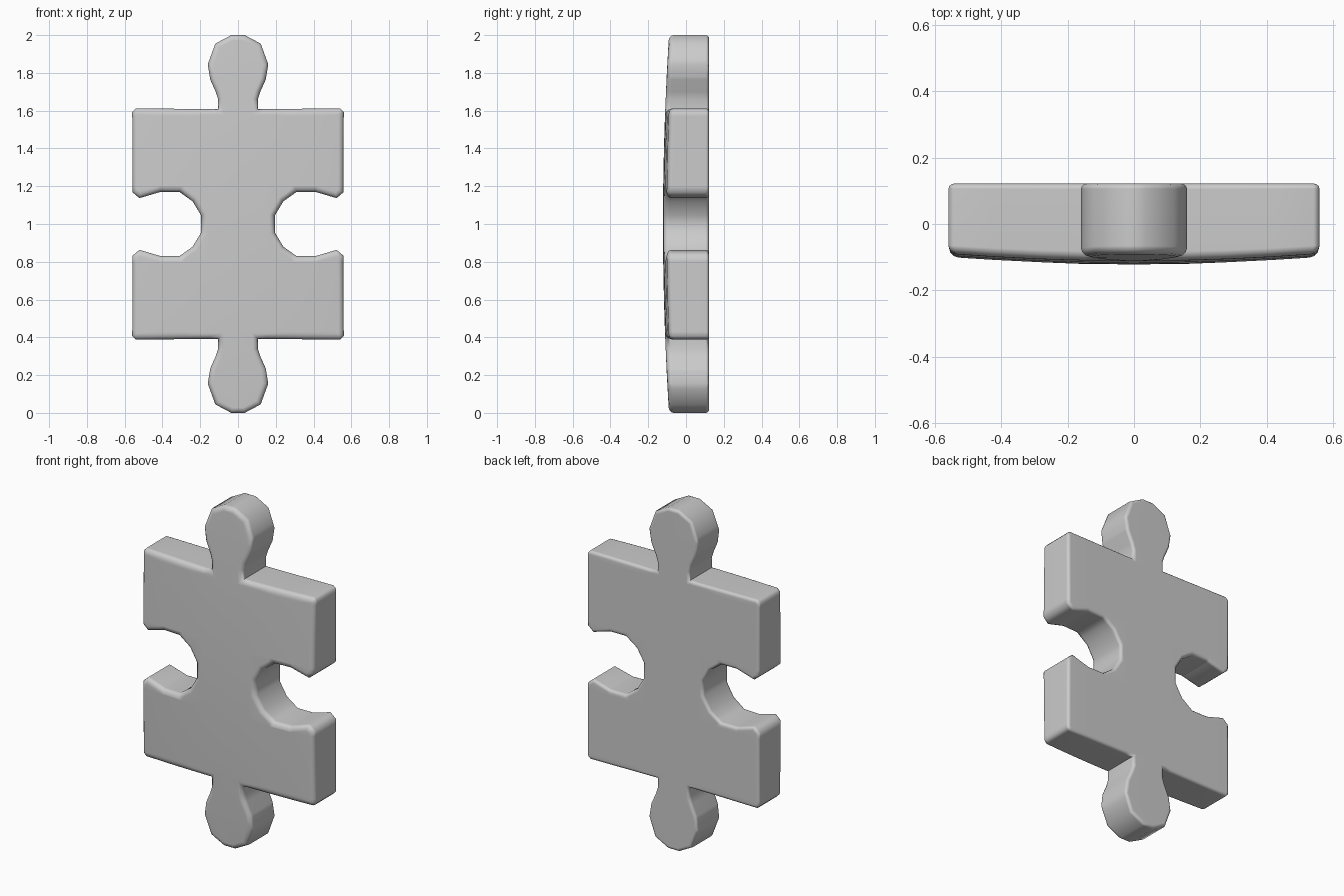
import bpy, bmesh
from mathutils import Vector

if "Cube" in bpy.data.objects:
    bpy.data.objects.remove(bpy.data.objects["Cube"])

HALF = 0.122   # half thickness
ZC = 1.0       # mid height

# Quarter outline (x, z): upper knob, shoulder, side, half of the round notch
quarter = [(0.035, 2.0), (0.12, 1.955), (0.16, 1.845), (0.147, 1.765),
           (0.118, 1.70), (0.105, 1.66), (0.105, 1.608),
           (0.542, 1.612), (0.56, 1.594), (0.558, 1.168), (0.522, 1.137),
           (0.41, 1.17), (0.31, 1.17), (0.24, 1.12), (0.195, 1.045)]

# Mirror to the full outline
right = quarter + [(x, 2 * ZC - z) for x, z in reversed(quarter)]
outline = right + [(-x, z) for x, z in reversed(right)]

# Extruded slab
bm = bmesh.new()
front = bm.faces.new([bm.verts.new((x, -HALF, z)) for x, z in outline])
ext = bmesh.ops.extrude_face_region(bm, geom=[front], use_keep_orig=True)
for v in [g for g in ext["geom"] if isinstance(g, bmesh.types.BMVert)]:
    v.co.y = HALF
bmesh.ops.recalc_face_normals(bm, faces=bm.faces[:])


def round_rim(sign, radius):
    """Round the front (-1) or back (+1) rim."""
    rim = [e for e in bm.edges if all(abs(v.co.y - sign * HALF) < 1e-5 for v in e.verts)]
    bmesh.ops.bevel(bm, geom=rim, offset=radius, segments=3, profile=0.5,
                    affect='EDGES', clamp_overlap=True)


round_rim(-1, 0.028)
round_rim(1, 0.018)


# Slice so that the front can be domed
def cut(co, no):
    bmesh.ops.bisect_plane(bm, geom=bm.verts[:] + bm.edges[:] + bm.faces[:],
                           plane_co=co, plane_no=no, dist=1e-5)


for x in (-0.42, -0.28, -0.15, 0, 0.15, 0.28, 0.42):
    cut(Vector((x, 0, 0)), Vector((1, 0, 0)))
for z in (0.2, 0.43, 0.6, 0.8, 1.0, 1.2, 1.4, 1.57, 1.8):
    cut(Vector((0, 0, z)), Vector((0, 0, 1)))

# Dome the front, leaving the back flat
for v in bm.verts:
    weight = (HALF - v.co.y) / (2 * HALF)
    v.co.y += weight * (0.022 * (v.co.x / 0.56) ** 2 + 0.032 * (v.co.z - ZC) ** 2)

mesh = bpy.data.meshes.new("puzzle_piece")
bm.to_mesh(mesh)
bm.free()
piece = bpy.data.objects.new("puzzle_piece", mesh)
bpy.context.collection.objects.link(piece)

# Smooth shading
bpy.context.view_layer.objects.active = piece
piece.select_set(True)
bpy.ops.object.shade_smooth_by_angle(angle=1.1)
weighted = piece.modifiers.new("weighted_normals", 'WEIGHTED_NORMAL')
weighted.keep_sharp = True
